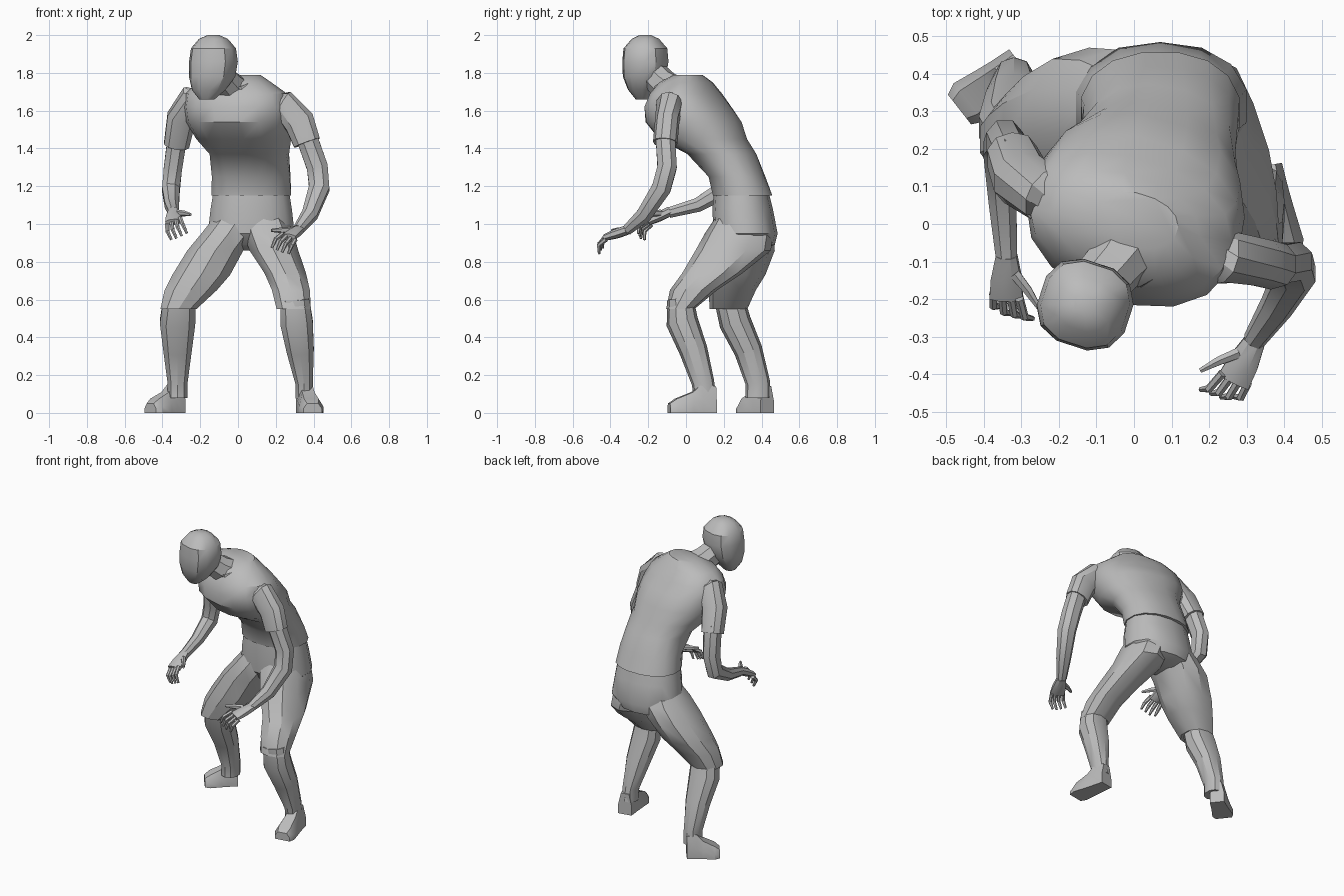
import bpy, bmesh, math
from mathutils import Vector

if "Cube" in bpy.data.objects:
    bpy.data.objects.remove(bpy.data.objects["Cube"])

grey = bpy.data.materials.new("plain grey")
grey.use_nodes = True
grey.diffuse_color = (0.5, 0.5, 0.5, 1)
grey.node_tree.nodes["Principled BSDF"].inputs["Base Color"].default_value = (0.5, 0.5, 0.5, 1)


def loft(name, sections, caps=True):
    """Skin a list of equal-length point rings."""
    bm = bmesh.new()
    rings = [[bm.verts.new(p) for p in s] for s in sections]
    n = len(rings[0])
    for a, b in zip(rings, rings[1:]):
        for i in range(n):
            j = (i + 1) % n
            bm.faces.new((a[i], a[j], b[j], b[i]))
    if caps:
        bm.faces.new(rings[0])
        bm.faces.new(rings[-1])
    bmesh.ops.recalc_face_normals(bm, faces=bm.faces)
    mesh = bpy.data.meshes.new(name)
    bm.to_mesh(mesh)
    bm.free()
    obj = bpy.data.objects.new(name, mesh)
    bpy.context.collection.objects.link(obj)
    mesh.materials.append(grey)
    bpy.ops.object.select_all(action='DESELECT')
    obj.select_set(True)
    bpy.context.view_layer.objects.active = obj
    bpy.ops.object.shade_smooth_by_angle(angle=math.radians(32))


def tube(name, rings, sides=10, level=False, yaw=0, power=0.9, caps=True):
    """Rings are (x, y, z, half width, half depth) in hundredths, plus optional yaw."""
    centres = [Vector(r[:3]) / 100 for r in rings]
    sections = []
    for k, r in enumerate(rings):
        c = centres[k]
        t = centres[min(k + 1, len(rings) - 1)] - centres[max(k - 1, 0)]
        t = Vector((0, 0, 1)) if level else t.normalized()
        turn = math.radians(r[5] if len(r) > 5 else yaw)
        u = Vector((math.cos(turn), math.sin(turn), 0))
        u = (u - t * u.dot(t)).normalized()
        v = t.cross(u)
        ring = []
        for i in range(sides):
            a = math.tau * (i + 0.5) / sides
            ca, sa = math.cos(a), math.sin(a)
            ring.append(c + u * math.copysign(abs(ca) ** power, ca) * r[3] / 100
                        + v * math.copysign(abs(sa) ** power, sa) * r[4] / 100)
        sections.append(ring)
    loft(name, sections, caps)


def foot(name, heel, toe):
    """Shoe lofted from heel to toe with a flat sole."""
    heel, toe = Vector((*heel, 0)), Vector((*toe, 0))
    d = (toe - heel).normalized()
    s = Vector((-d.y, d.x, 0))
    sections = []
    for f, w, h in ((0, .045, .14), (.3, .05, .155), (.5, .055, .11), (.85, .065, .075), (1, .05, .05)):
        c = heel.lerp(toe, f)
        sections.append([c + s * w * a + Vector((0, 0, h * b)) for a, b in
                         ((-1, 0), (1, 0), (1, .45), (.6, 1), (-.6, 1), (-1, .45))])
    loft(name, sections)


def hand(side, wrist, aim, across):
    """Palm, four curled fingers and a thumb; across points from little finger to thumb."""
    w, d = Vector(wrist), Vector(aim).normalized()
    s = Vector(across)
    s = (s - d * s.dot(d)).normalized()
    palm = s.cross(d)
    palm *= math.copysign(1, -palm.z)
    yaw = math.degrees(math.atan2(s.y, s.x))

    def strip(name, points, sizes, sides):
        tube(name, [(*(p * 100), a, b) for p, (a, b) in zip(points, sizes)], sides, yaw=yaw)

    strip(side + "_palm", [w - d * .03, w + d * .04, w + d * .1],
          ((3, 2.6), (4.4, 2.6), (4.8, 1.8)), 8)
    for i, name in enumerate(("little", "ring", "middle", "index")):
        k = (i - 1.5) * .026
        reach = .05 if i == 0 else .06
        base = w + d * .09 + s * k
        mid = base + d * reach + s * k * .2 + palm * .015
        tip = mid + d * reach * .4 + palm * .045
        strip(f"{side}_{name}_finger", (base, mid, tip), ((1.2, 1.3), (1.1, 1.1), (.7, .7)), 6)
    base = w + d * .02 + s * .025
    mid = base + d * .04 + s * .04
    strip(side + "_thumb", (base, mid, mid + d * .045 + s * .035),
          ((1.6, 2), (1.3, 1.5), (.7, .8)), 6)


# Shirt body, leaning forward and twisted
tube("shirt", [(7, 30, 115, 21.5, 16, 0), (7, 27, 125, 21, 15, -4), (6, 19, 137, 21, 18, -10),
               (3, 9, 145, 25, 23, -14), (1, 4, 154, 28.5, 25, -16), (0, 1, 162, 29, 22, -18),
               (-1, 0, 169, 27.5, 17.5, -18), (-2, 0, 175, 20, 13, -18), (1, 1, 179, 11, 7, -18)],
     16, level=True)

# Seat of the shorts
tube("shorts_seat", [(7, 29, 120, 20, 14), (7, 30, 108, 22, 16), (7, 31.5, 95, 23.5, 17),
                     (6, 33, 89, 18, 14), (5, 32, 86, 7, 8)], 14, level=True)

# Collar, neck and head
tube("collar", [(0, -5, 166, 14, 12), (-2, -8, 175, 10, 9)], 10, yaw=-20, caps=False)
tube("neck", [(0, -4, 168, 10, 10), (-6, -12, 174, 8, 8), (-12, -19, 181, 7.5, 7.5)], 8, yaw=-20)
tube("head", [(-16.5, -23, 166, 4, 3.5), (-15.5, -23, 171, 8.8, 7.3), (-13.7, -22, 178, 12, 11),
              (-13, -21.5, 186, 12.6, 11.8), (-13, -21.5, 193, 11.6, 11.2),
              (-13, -21.5, 198, 7.5, 7), (-13, -21.5, 200, 3, 3)], 12, level=True, yaw=-18, power=.8)

# Legs: shorts leg, shin and shoe
tube("left_shorts_leg", [(13, 29, 104, 13, 13), (16, 28, 95, 14, 18), (19, 25, 86, 13.5, 20),
                         (25, 14, 74, 11.5, 16), (28, 4, 65, 10.5, 12.5),
                         (29.5, -3, 55, 9.5, 7.5)], level=True)
tube("right_shorts_leg", [(1, 30, 104, 14, 13), (-5, 30, 95, 15, 16.5), (-12, 30, 86, 15.5, 17),
                          (-19.5, 27, 73, 16, 15), (-25, 24.5, 65, 14.5, 12.5),
                          (-31.5, 22.5, 55, 10, 10)], level=True)
tube("left_shin", [(30, -3, 60, 8, 7), (31, -2, 48, 9, 8.5), (33, 4, 33, 7.5, 7.5),
                   (35, 9, 16, 4.8, 6), (35, 10, 8, 4.8, 6)])
tube("right_shin", [(-31, 23, 60, 9, 8), (-32, 26, 48, 9.8, 8.5), (-32, 33, 33, 7.8, 7.5),
                    (-32, 38, 16, 5.5, 6.5), (-32, 38, 8, 5.5, 6.5)])
foot("left_shoe", (.35, .155), (.395, -.09))
foot("right_shoe", (-.305, .43), (-.465, .305))

# Arms: sleeve, bare arm and hand
tube("left_sleeve", [(14, -6, 164, 6, 5), (24, -9, 163, 8, 7), (32.5, -10, 154, 8.5, 6.5),
                     (36.5, -11, 143, 7.5, 6.5)])
tube("right_sleeve", [(-15, 5, 166, 6, 5), (-24, 8, 166, 8, 7), (-30, 12, 156, 8, 7.5),
                      (-32.5, 18, 142, 7, 7)])
tube("left_arm", [(36, -11, 147, 6, 5.5), (42, -10, 130, 6, 5.5), (43, -13, 119, 5.8, 5.5),
                  (38, -22, 105, 4.5, 4.5), (32, -31, 97, 3, 3)], 8)
tube("right_arm", [(-32, 17, 147, 5.5, 6), (-34.5, 22, 129, 5.2, 6), (-35.5, 20, 118, 5, 5.5),
                   (-35, 6, 110, 4, 4), (-34, -9, 106, 3, 3)], 8)
hand("left", (.31, -.335, .96), (-.09, -.17, -.06), (-1, 0, .25))
hand("right", (-.34, -.11, 1.055), (.0, -.16, -.08), (1, 0, .6))
